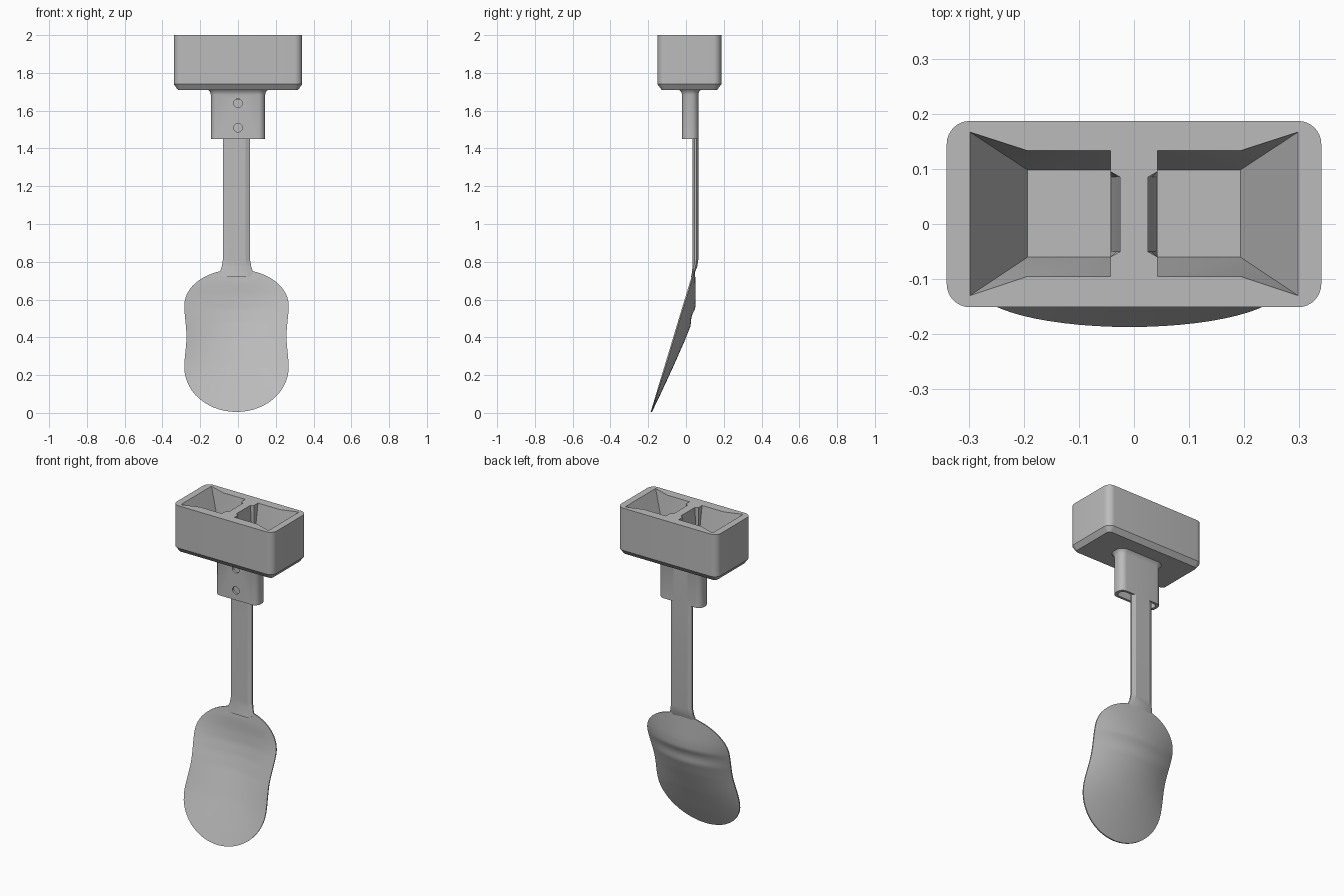
import bpy, bmesh, math

if "Cube" in bpy.data.objects:
    bpy.data.objects.remove(bpy.data.objects["Cube"], do_unlink=True)

grey = bpy.data.materials.new("light grey plastic")
grey.use_nodes = True
COLOUR = (0.5, 0.5, 0.5, 1)
grey.diffuse_color = COLOUR
grey.node_tree.nodes["Principled BSDF"].inputs["Base Color"].default_value = COLOUR


def finish(name, bm):
    """Turn a bmesh into a named object with the shared material."""
    bmesh.ops.remove_doubles(bm, verts=bm.verts, dist=0.0001)
    bmesh.ops.recalc_face_normals(bm, faces=bm.faces)
    mesh = bpy.data.meshes.new(name)
    bm.to_mesh(mesh)
    bm.free()
    mesh.materials.append(grey)
    obj = bpy.data.objects.new(name, mesh)
    bpy.context.collection.objects.link(obj)
    return obj


def loft(name, rings):
    """Skin a stack of equal-sized rings and cap both ends."""
    bm = bmesh.new()
    loops = [[bm.verts.new(p) for p in ring] for ring in rings]
    for a, b in zip(loops, loops[1:]):
        for i in range(len(a)):
            j = (i + 1) % len(a)
            bm.faces.new((a[i], a[j], b[j], b[i]))
    bm.faces.new(loops[0])
    bm.faces.new(loops[-1])
    return finish(name, bm)


def rounded(cx, cy, hx, hy, r, z, steps=8):
    """Rounded rectangle ring at height z."""
    ring = []
    for k, (sx, sy) in enumerate(((1, 1), (-1, 1), (-1, -1), (1, -1))):
        for i in range(steps + 1):
            a = math.pi / 2 * (k + i / steps)
            ring.append((cx + sx * (hx - r) + r * math.cos(a),
                         cy + sy * (hy - r) + r * math.sin(a), z))
    return ring


def cut(obj, cutter):
    mod = obj.modifiers.new("cut", 'BOOLEAN')
    mod.operation = 'DIFFERENCE'
    mod.solver = 'EXACT'
    mod.object = cutter
    bpy.context.view_layer.objects.active = obj
    bpy.ops.object.modifier_apply(modifier=mod.name)
    bpy.data.objects.remove(cutter, do_unlink=True)


def smooth(obj, degrees):
    bpy.ops.object.select_all(action='DESELECT')
    obj.select_set(True)
    bpy.context.view_layer.objects.active = obj
    bpy.ops.object.shade_smooth_by_angle(angle=math.radians(degrees))


# Holder box with a chamfered underside
box = loft("holder_box", [rounded(0, 0.018, 0.34 - c, 0.169 - c, 0.042 - c, z)
                          for c, z in ((0.022, 1.71), (0.0, 1.74), (0.0, 2.0))])

# Two tapered pockets, with a sloping notch in the divider
TOP, FLOOR = 2.0, 1.78
for s in (-1, 1):
    outline = [(0.298, -0.13), (0.193, -0.095), (0.043, -0.095),
               (0.043, 0.133), (0.193, 0.133), (0.298, 0.167)]
    bm = bmesh.new()
    cap = [bm.verts.new((s * x, y, TOP + 0.05)) for x, y in outline]
    A, B, C, D, E, F = rim = [bm.verts.new((s * x, y, TOP)) for x, y in outline]
    b, c, d, e = [bm.verts.new((s * x, y, FLOOR)) for x, y in
                  ((0.193, -0.06), (0.043, -0.06), (0.043, 0.098), (0.193, 0.098))]
    bm.faces.new(cap)
    for i in range(6):
        j = (i + 1) % 6
        bm.faces.new((cap[i], cap[j], rim[j], rim[i]))
    for f in ((A, B, b), (B, C, c, b), (C, D, d, c), (D, E, e, d),
              (E, F, e), (F, A, b, e), (b, c, d, e)):
        bm.faces.new(f)
    cut(box, finish("pocket_cutter", bm))
    notch = loft("notch_cutter", [
        [(s * 0.055, y0, z), (s * 0.043, y0, z), (s * x, y0 + 0.01, z),
         (s * x, y1 - 0.01, z), (s * 0.043, y1, z), (s * 0.055, y1, z)]
        for x, y0, y1, z in ((0.042, -0.06, 0.095, 1.80),
                             (0.032, -0.06, 0.095, 1.88),
                             (0.025, -0.06, 0.095, TOP),
                             (0.025, -0.06, 0.095, TOP + 0.05))])
    cut(box, notch)
smooth(box, 25)

# Oval collar with a small fillet under the box, a slot and two screw holes
collar = loft("collar", [rounded(0, 0.022, 0.144 + g, 0.043 + g, 0.036 + g, z)
                         for g, z in ((0, 1.45), (0, 1.685), (0.004, 1.70), (0.016, 1.712))])
cut(collar, loft("slot_cutter", [rounded(0, 0.022, 0.126, 0.028, 0.025, z)
                                 for z in (1.4, 1.69)]))
for z in (1.51, 1.64):
    ring = [(0.023 * math.cos(i * math.pi / 12), 0.023 * math.sin(i * math.pi / 12))
            for i in range(24)]
    cut(collar, loft("hole_cutter", [[(x, y, z + h) for x, h in ring]
                                     for y in (-0.06, 0.01)]))
smooth(collar, 30)

# Handle: flat bar with bevelled edges, flaring into the blade
CX = -0.008


def bar(hw, y0, y1, z):
    yb = (y1 - y0) * 0.35
    half = [(hw * 0.68, y0), (hw, y0 + yb), (hw, y1 - yb), (hw * 0.68, y1)]
    return [(CX + x, y, z) for x, y in half] + [(CX - x, y, z) for x, y in reversed(half)]


handle = loft("handle", [bar(*r) for r in (
    (0.072, 0.035, 0.065, 1.66), (0.072, 0.035, 0.065, 0.81), (0.078, 0.034, 0.06, 0.775),
    (0.088, 0.032, 0.048, 0.745), (0.07, 0.027, 0.042, 0.72))])
smooth(handle, 20)

# Blade: shallow scoop in a tilted plane, with a step across its back
BOTTOM, LOW, HIGH, END = 0.005, 0.24, 0.57, 0.76


def half_width(z):
    if z < LOW:
        return 0.276 * math.sqrt(max(0, 1 - ((LOW - z) / (LOW - BOTTOM)) ** 2))
    if z > HIGH:
        return 0.276 * math.sqrt(max(0, 1 - ((z - HIGH) / (END - HIGH)) ** 2))
    return 0.276 - 0.011 * math.sin(math.pi * (z - LOW) / (HIGH - LOW)) ** 2


def interpolate(points, z):
    for (z0, d0), (z1, d1) in zip(points, points[1:]):
        if z <= z1:
            return d0 + (d1 - d0) * (z - z0) / (z1 - z0)
    return points[-1][1]


BACK = [(BOTTOM, 0), (0.1, 0.017), (0.25, 0.041), (0.38, 0.059), (0.46, 0.067), (0.5, 0.058),
        (0.525, 0.058), (0.55, 0.064), (0.6, 0.052), (0.68, 0.026), (END, 0)]
FRONT = [(BOTTOM, 0), (0.1, 0.012), (0.25, 0.032), (0.4, 0.047), (0.48, 0.049),
         (0.55, 0.045), (0.62, 0.032), (0.69, 0.013), (END, 0)]
heights = [BOTTOM + (LOW - BOTTOM) * (1 - math.cos(i / 14 * math.pi / 2)) for i in range(14)]
heights += [LOW + (HIGH - LOW) * i / 26 for i in range(26)]
heights += [HIGH + (END - HIGH) * math.sin(i / 14 * math.pi / 2) for i in range(15)]
COLS = 24
rings = []
for z in heights:
    w, rim_y = max(half_width(z), 0.002), -0.187 + 0.302 * (z - BOTTOM)
    front, back = [], []
    for i in range(COLS + 1):
        s = -math.cos(math.pi * i / COLS)
        bulge = 1 - s * s
        front.append((CX + s * w, rim_y + interpolate(FRONT, z) * bulge, z))
        back.append((CX + s * w, rim_y + 0.007 + interpolate(BACK, z) * bulge, z))
    rings.append(front + back[::-1])
blade = loft("blade", rings)
smooth(blade, 40)
